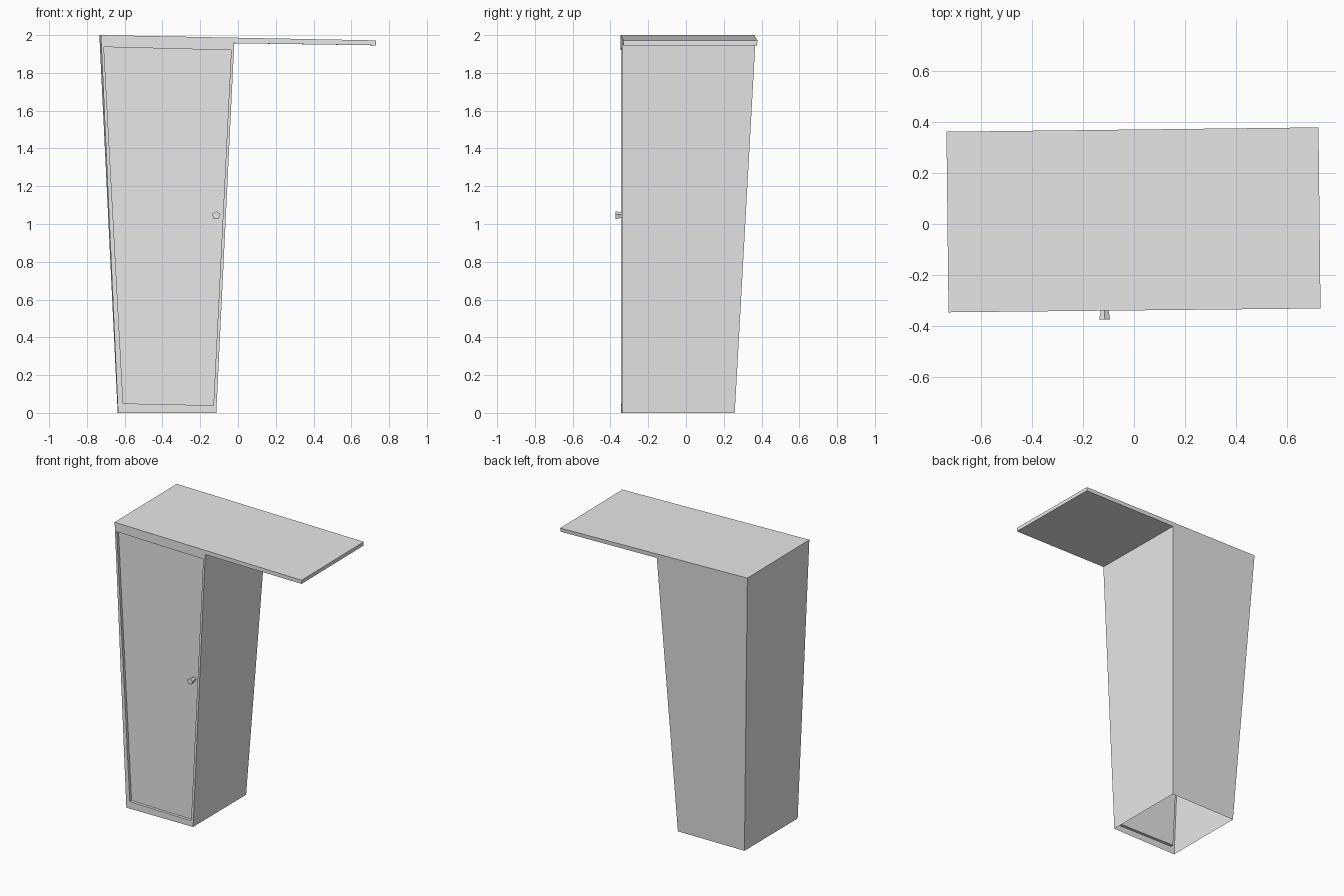
import bpy, bmesh, math
from mathutils import Vector

cube = bpy.data.objects.get("Cube")
if cube:
    bpy.data.objects.remove(cube, do_unlink=True)

grey = bpy.data.materials.new("plain grey")
grey.use_nodes = True
COLOUR = (0.8, 0.8, 0.8, 1)
grey.diffuse_color = COLOUR
grey.node_tree.nodes["Principled BSDF"].inputs["Base Color"].default_value = COLOUR


def finish(bm, name):
    bmesh.ops.recalc_face_normals(bm, faces=bm.faces)
    mesh = bpy.data.meshes.new(name)
    bm.to_mesh(mesh)
    bm.free()
    mesh.materials.append(grey)
    obj = bpy.data.objects.new(name, mesh)
    bpy.context.collection.objects.link(obj)
    return obj


def front_y(x):
    return -0.338 + 0.0103 * x


# Outline seen from the front: x, z, and y of the matching back corner
outline = [(-0.635, 0, 0.255), (-0.115, 0, 0.258), (-0.02, 1.957, 0.367),
           (0.73, 1.946, 0.376), (0.73, 1.972, 0.378), (-0.726, 2.0, 0.361)]
door = [(-0.608, 0.05), (-0.13, 0.04), (-0.036, 1.92), (-0.71, 1.937)]
RECESS = 0.02

# Tapered cabinet, open underneath, with the tilted top board
bm = bmesh.new()
front = [bm.verts.new((x, front_y(x), z)) for x, z, _ in outline]
back = [bm.verts.new((x - 0.008 * (z > 0) - 0.002 * (z == 0), y, z)) for x, z, y in outline]
a, b, c, d, e, f = front
bm.faces.new((c, d, e, f))
bm.faces.new([back[i] for i in (2, 3, 4, 5)])
bm.faces.new([back[i] for i in (0, 1, 2, 5)])
for i in range(1, 6):
    j = (i + 1) % 6
    bm.faces.new((front[i], front[j], back[j], back[i]))

# Front frame, recess walls and sunken door panel
rim = [bm.verts.new((x, front_y(x), z)) for x, z in door]
panel = [bm.verts.new((x, front_y(x) + RECESS, z)) for x, z in door]
outer = [a, b, c, f]
for i in range(4):
    j = (i + 1) % 4
    bm.faces.new((outer[i], outer[j], rim[j], rim[i]))
    bm.faces.new((rim[i], rim[j], panel[j], panel[i]))
bm.faces.new(panel)
finish(bm, "cabinet")

# Flared door knob
bm = bmesh.new()
bmesh.ops.create_cone(bm, cap_ends=True, segments=5, radius1=0.012, radius2=0.023, depth=0.055)
knob = finish(bm, "door_knob")
knob.location = (-0.115, -0.347, 1.045)
knob.rotation_euler = (math.radians(90), 0, 0)
